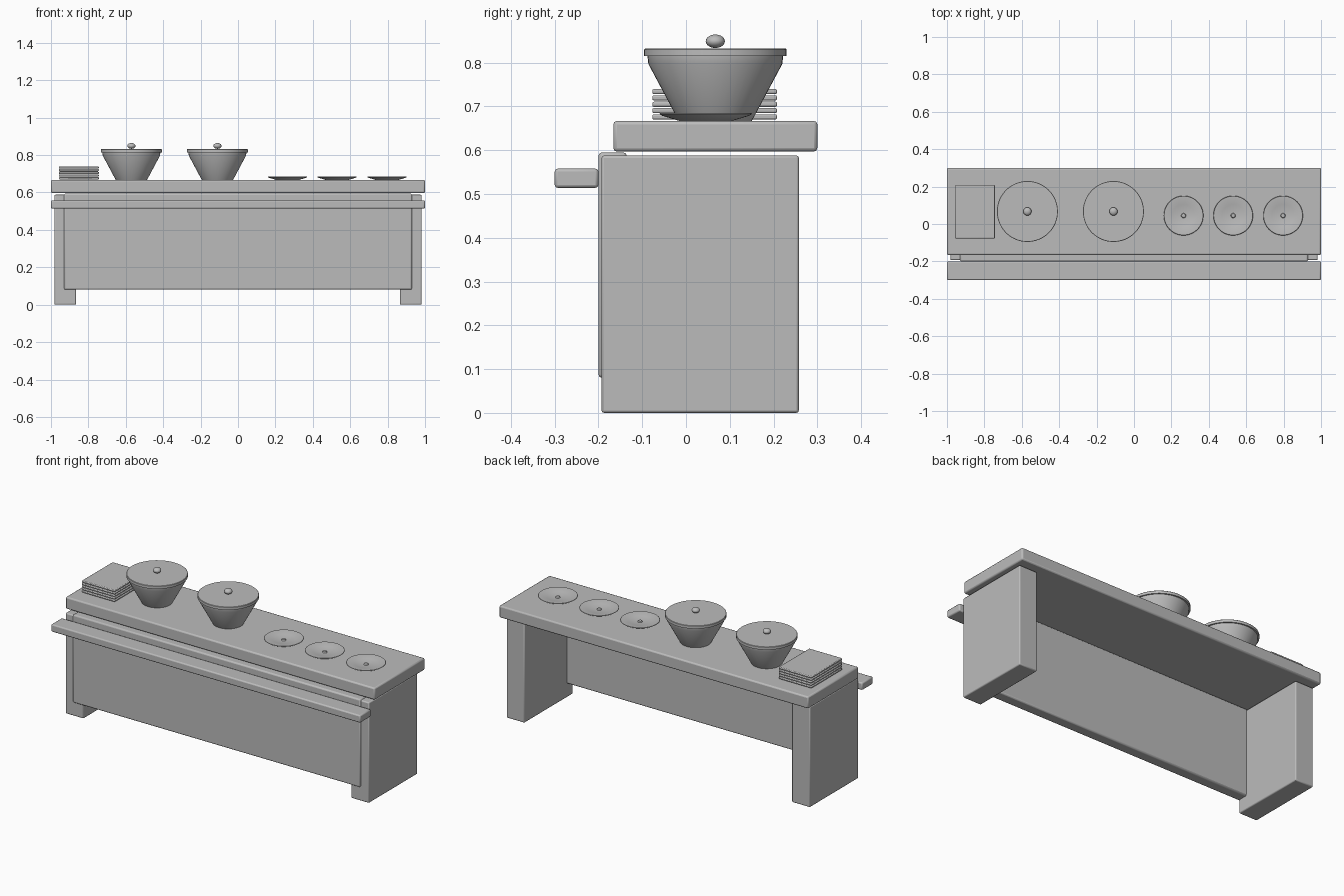
import bpy
import math

cube = bpy.data.objects.get("Cube")
if cube:
    bpy.data.objects.remove(cube, do_unlink=True)

grey = bpy.data.materials.new("plain grey")
grey.use_nodes = True
COLOUR = (0.5, 0.5, 0.5, 1)
grey.diffuse_color = COLOUR
grey.node_tree.nodes["Principled BSDF"].inputs["Base Color"].default_value = COLOUR


def finish(ob, name):
    ob.name = ob.data.name = name
    ob.data.materials.clear()
    ob.data.materials.append(grey)
    bpy.ops.object.shade_smooth_by_angle(angle=math.radians(35))
    return ob


def box(name, x, y, z, bevel=0.006):
    """Bevelled box from (min, max) ranges."""
    size = [r[1] - r[0] for r in (x, y, z)]
    bpy.ops.mesh.primitive_cube_add(size=1, location=[sum(r) / 2 for r in (x, y, z)])
    ob = bpy.context.object
    ob.scale = size
    bpy.ops.object.transform_apply(location=False, rotation=False, scale=True)
    mod = ob.modifiers.new("soft edges", "BEVEL")
    mod.width = bevel
    mod.segments = 2
    return finish(ob, name)


def lathe(name, profile, centre, sides=48):
    """Spin (radius, height) points about z; end points lie on the axis."""
    verts, faces = [], []
    for r, z in profile:
        for i in range(sides):
            a = 2 * math.pi * i / sides
            verts.append((r * math.cos(a), r * math.sin(a), z))
    for k in range(len(profile) - 1):
        for i in range(sides):
            j = (i + 1) % sides
            a, b = k * sides, (k + 1) * sides
            faces.append((a + i, a + j, b + j, b + i))
    mesh = bpy.data.meshes.new(name)
    mesh.from_pydata(verts, [], faces)
    ob = bpy.data.objects.new(name, mesh)
    ob.location = centre
    bpy.context.collection.objects.link(ob)
    bpy.ops.object.select_all(action="DESELECT")
    ob.select_set(True)
    bpy.context.view_layer.objects.active = ob
    # Weld the poles
    bpy.ops.object.mode_set(mode="EDIT")
    bpy.ops.mesh.select_all(action="SELECT")
    bpy.ops.mesh.remove_doubles(threshold=0.0001)
    bpy.ops.mesh.normals_make_consistent(inside=False)
    bpy.ops.object.mode_set(mode="OBJECT")
    return finish(ob, name)


TOP = 0.667

# Counter
box("counter_top", (-1, 1), (-0.166, 0.3), (0.597, TOP), 0.008)
box("front_panel", (-0.93, 0.93), (-0.2, -0.135), (0.08, 0.595), 0.008)
box("tray_rail", (-1, 1), (-0.3, -0.2), (0.514, 0.558), 0.007)
box("left_leg", (0.865, 0.982), (-0.193, 0.258), (0, 0.588))
box("right_leg", (-0.982, -0.865), (-0.193, 0.258), (0, 0.588))

# Covered serving bowls
bowl = [(0, 0), (0.083, 0), (0.09, 0.012), (0.153, 0.13), (0.155, 0.148), (0, 0.148)]
lid = [(0, 0.148), (0.163, 0.148), (0.163, 0.163), (0.161, 0.165), (0, 0.165)]
for side, x in (("right", -0.57), ("middle", -0.11)):
    place = (x, 0.067, TOP)
    lathe(side + "_bowl", bowl, place)
    lathe(side + "_bowl_lid", lid, place)
    bpy.ops.mesh.primitive_uv_sphere_add(segments=16, ring_count=10, radius=0.022,
                                         location=(x, 0.067, 0.849))
    knob = bpy.context.object
    knob.scale.z = 0.7
    finish(knob, side + "_lid_knob")

# Shallow dishes with a small raised centre
dish = [(0, 0), (0.06, 0), (0.1, 0.012), (0.106, 0.016), (0.104, 0.018),
        (0.096, 0.018), (0.06, 0.011), (0.025, 0.005), (0.013, 0.005),
        (0.01, 0.012), (0, 0.014)]
for i, x in enumerate((0.265, 0.53, 0.797)):
    lathe(f"dish_{i + 1}", dish, (x, 0.045, TOP))

# Stack of trays
for i in range(5):
    z = 0.67 + i * 0.0145
    box(f"tray_{i + 1}", (-0.957, -0.744), (-0.077, 0.208), (z, z + 0.012), 0.004)
